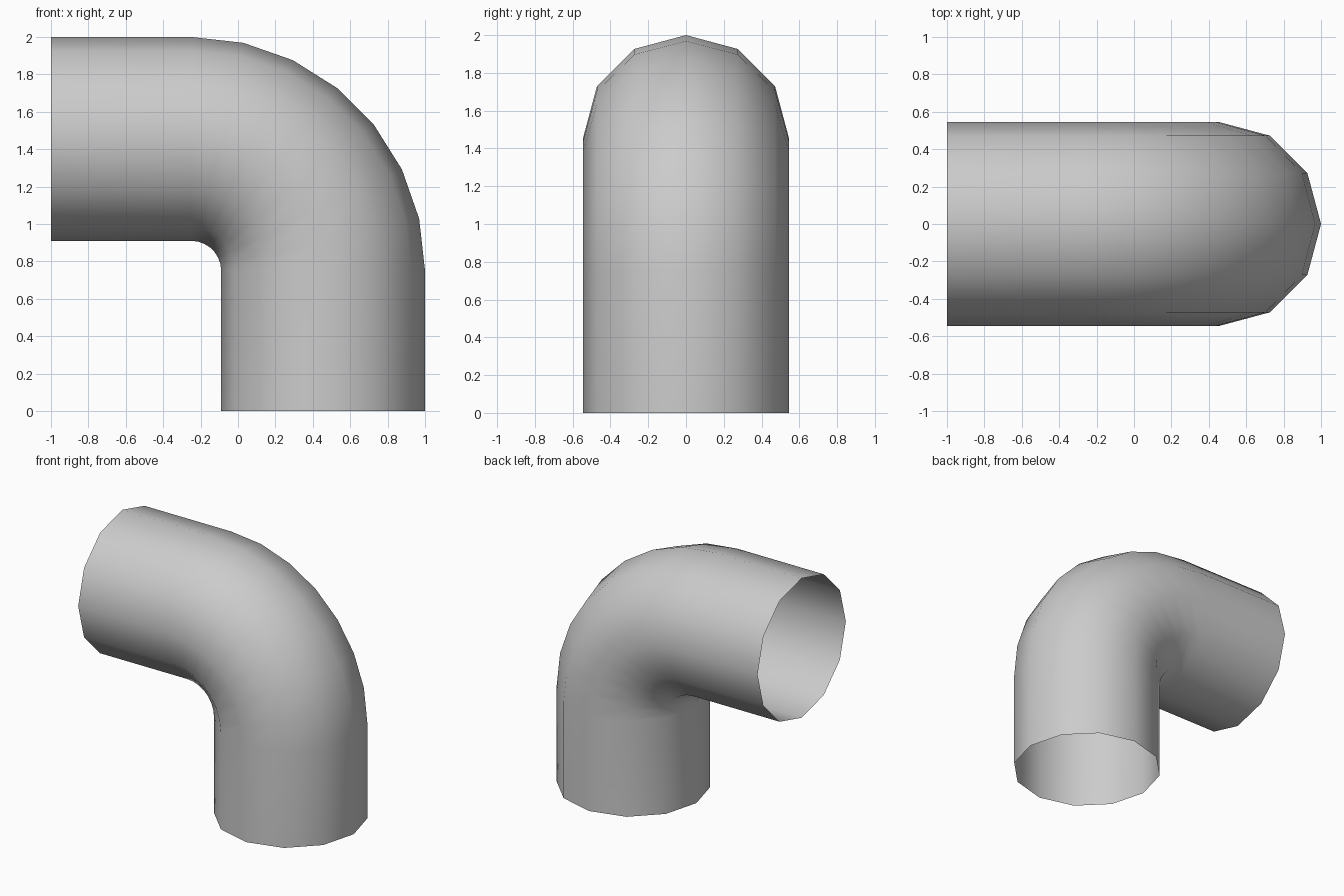
import bpy, bmesh
from math import radians
from mathutils import Matrix, Vector

cube = bpy.data.objects.get("Cube")
if cube:
    bpy.data.objects.remove(cube, do_unlink=True)

SIDES, BEND_STEPS = 12, 7
RADIUS = 0.545
AXIS_X = 1 - RADIUS                    # centre line of the upright pipe
BEND_CENTRE = Vector((-0.25, 0, 0.75))

# Plain grey finish
grey = bpy.data.materials.new("grey")
grey.use_nodes = True
colour = (0.6, 0.6, 0.6, 1)
grey.diffuse_color = colour
grey.node_tree.nodes["Principled BSDF"].inputs["Base Color"].default_value = colour

bm = bmesh.new()


def extrude(edges, offset):
    """Extend an open rim in a straight line and return the new rim."""
    geom = bmesh.ops.extrude_edge_only(bm, edges=edges)["geom"]
    verts = [g for g in geom if isinstance(g, bmesh.types.BMVert)]
    bmesh.ops.translate(bm, verts=verts, vec=offset)
    return [g for g in geom if isinstance(g, bmesh.types.BMEdge)]


# Upright pipe, open at the bottom
bmesh.ops.create_circle(bm, segments=SIDES, radius=RADIUS,
                        matrix=Matrix.Translation((AXIS_X, 0, 0)))
rim = extrude(bm.edges[:], (0, 0, BEND_CENTRE.z))

# Quarter bend from upright to level
last = bmesh.ops.spin(bm, geom=rim, cent=BEND_CENTRE, axis=(0, -1, 0),
                      angle=radians(90), steps=BEND_STEPS)["geom_last"]
rim = [g for g in last if isinstance(g, bmesh.types.BMEdge)]

# Level pipe, open at its far end
extrude(rim, (-1 - BEND_CENTRE.x, 0, 0))

bmesh.ops.remove_doubles(bm, verts=bm.verts[:], dist=0.0001)
bmesh.ops.recalc_face_normals(bm, faces=bm.faces[:])

# Make sure the outer skin faces away from the upright pipe's axis
low = min(bm.faces, key=lambda f: f.calc_center_median().z)
if low.normal.dot(low.calc_center_median() - Vector((AXIS_X, 0, 0))) < 0:
    bmesh.ops.reverse_faces(bm, faces=bm.faces[:])
for face in bm.faces:
    face.smooth = True

mesh = bpy.data.meshes.new("pipe_elbow")
bm.to_mesh(mesh)
bm.free()
mesh.materials.append(grey)
pipe = bpy.data.objects.new("pipe_elbow", mesh)
bpy.context.collection.objects.link(pipe)
